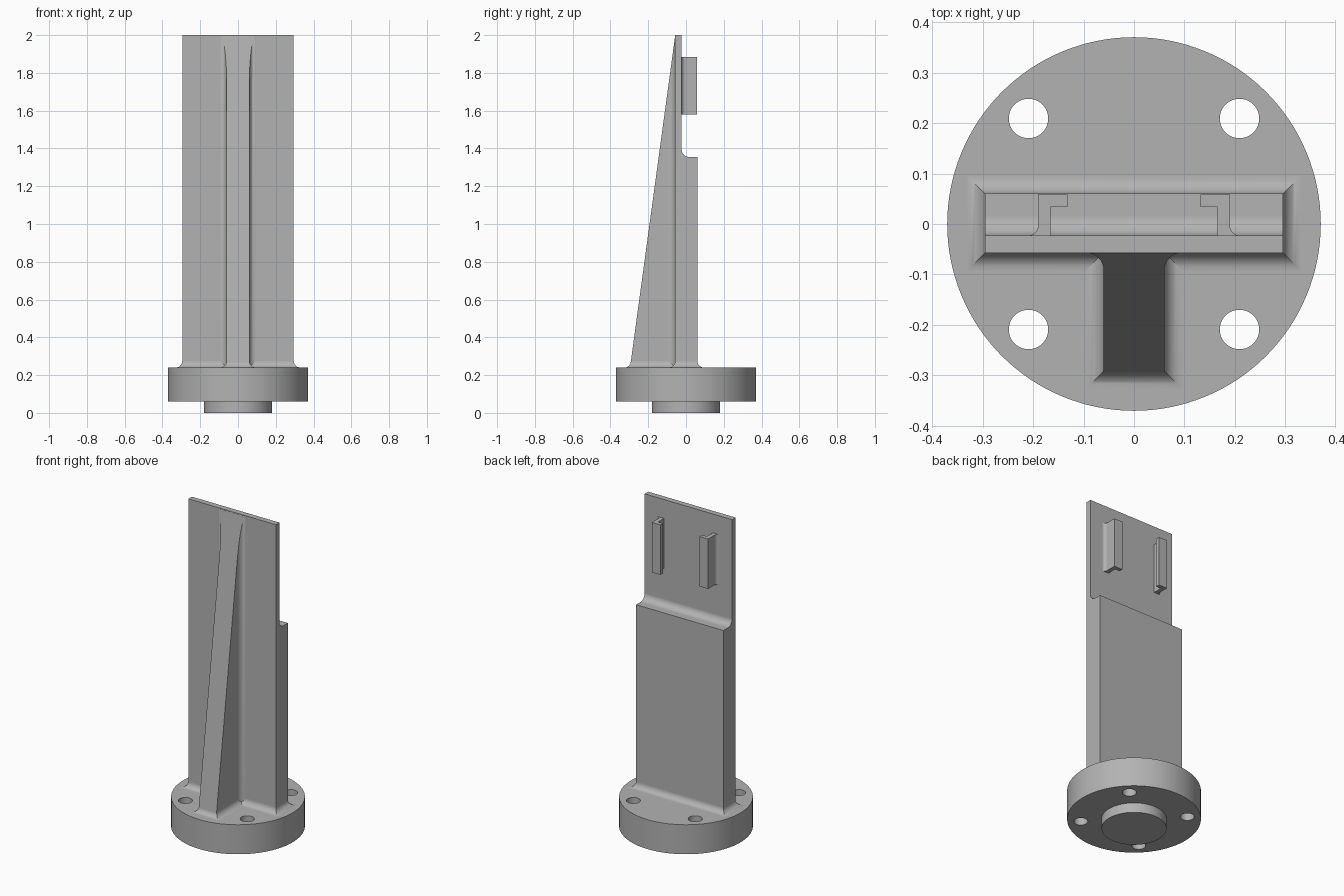
import bpy, bmesh
from math import sin, cos, pi, radians
from mathutils import Vector

if "Cube" in bpy.data.objects:
    bpy.data.objects.remove(bpy.data.objects["Cube"])

GREY = (0.45, 0.45, 0.45, 1)
grey = bpy.data.materials.new("plain grey")
grey.use_nodes = True
grey.diffuse_color = GREY
grey.node_tree.nodes["Principled BSDF"].inputs["Base Color"].default_value = GREY

FLANGE_TOP = 0.24      # seat of the upright
FILLET = 0.035
HALF_W = 0.295         # half width of the plate
FRONT, STEP, BACK = -0.057, -0.023, 0.06
SLOPE = 0.136          # lean of the rib's front edge


def finish(bm, name):
    bmesh.ops.recalc_face_normals(bm, faces=bm.faces)
    mesh = bpy.data.meshes.new(name)
    bm.to_mesh(mesh)
    bm.free()
    mesh.materials.append(grey)
    ob = bpy.data.objects.new(name, mesh)
    bpy.context.collection.objects.link(ob)
    return ob


def shade(ob):
    bpy.ops.object.select_all(action='DESELECT')
    ob.select_set(True)
    bpy.context.view_layer.objects.active = ob
    bpy.ops.object.shade_smooth_by_angle(angle=radians(30))
    ob.modifiers.new("even normals", 'WEIGHTED_NORMAL').keep_sharp = True


def arc(cx, cy, r, start, end, steps=10):
    """Points on an arc, angles in degrees."""
    angles = [radians(start + (end - start) * i / steps) for i in range(steps + 1)]
    return [(cx + r * cos(a), cy + r * sin(a)) for a in angles]


def prism(bm, points, offset):
    """Extrude a closed outline of 3D points along an offset."""
    face = bm.faces.new([bm.verts.new(p) for p in points])
    out = bmesh.ops.extrude_face_region(bm, geom=[face])["geom"]
    verts = [g for g in out if isinstance(g, bmesh.types.BMVert)]
    bmesh.ops.translate(bm, verts=verts, vec=offset)


def cylinder(name, r, z0, z1, x=0, y=0, segments=128):
    bm = bmesh.new()
    prism(bm, [(px, py, z0) for px, py in arc(x, y, r, 0, 360, segments)[:-1]],
          (0, 0, z1 - z0))
    return finish(bm, name)


def skirt(name, x, y0, y1):
    """Concave mitred fillet around a rectangular foot."""
    bm = bmesh.new()
    rings = []
    for i in range(11):
        a = pi / 2 * i / 10
        d, z = FILLET * (1 - cos(a)), FLANGE_TOP + FILLET * (1 - sin(a))
        rings.append([bm.verts.new(p) for p in (
            (-x - d, y0 - d, z), (x + d, y0 - d, z),
            (x + d, y1 + d, z), (-x - d, y1 + d, z))])
    for upper, lower in zip(rings, rings[1:]):
        for i in range(4):
            j = (i + 1) % 4
            bm.faces.new((upper[i], upper[j], lower[j], lower[i]))
    bm.faces.new(rings[0])
    bm.faces.new(rings[-1])
    shade(finish(bm, name))


# Round flange with four bolt holes
flange = cylinder("flange", 0.37, 0.06, FLANGE_TOP)
for sx in (-1, 1):
    for sy in (-1, 1):
        cutter = cylinder("bolt_hole_cutter", 0.039, 0, 0.4,
                          sx * 0.209, sy * 0.209, 48)
        cut = flange.modifiers.new("bolt hole", 'BOOLEAN')
        cut.operation, cut.solver, cut.object = 'DIFFERENCE', 'EXACT', cutter
        bpy.context.view_layer.objects.active = flange
        bpy.ops.object.modifier_apply(modifier=cut.name)
        bpy.data.objects.remove(cutter)
shade(flange)

# Locating boss below the flange
shade(cylinder("locating_boss", 0.18, 0, 0.1))

# Upright plate, thick below and thin above a filleted step
bm = bmesh.new()
r = 0.04
side = [(FRONT, 0.2), (BACK, 0.2), (BACK, 1.355)]
side += arc(STEP + r, 1.355 + r, r, 270, 180)
side += [(STEP, 2), (FRONT, 2)]
prism(bm, [(-HALF_W, y, z) for y, z in side], (2 * HALF_W, 0, 0))
shade(finish(bm, "upright_plate"))

# Tapered rib, filleted into the plate and trimmed along its slope
bm = bmesh.new()
rib_x = 0.06
half = [(rib_x, -0.4)]
half += arc(rib_x + FILLET, FRONT - FILLET, FILLET, 180, 90)
half += [(rib_x + FILLET, FRONT + 0.01)]
outline = half + [(-x, y) for x, y in reversed(half)]
prism(bm, [(x, y, 0.2) for x, y in outline], (0, 0, 1.795))
trim = bmesh.ops.bisect_plane(
    bm, geom=bm.verts[:] + bm.edges[:] + bm.faces[:],
    plane_co=(0, FRONT, 2), plane_no=Vector((0, -1, SLOPE)).normalized(),
    clear_outer=True)
edges = [g for g in trim["geom_cut"] if isinstance(g, bmesh.types.BMEdge)]
bmesh.ops.holes_fill(bm, edges=edges)
shade(finish(bm, "tapered_rib"))

# Fillets where the plate and rib meet the flange
skirt("plate_foot_fillet", HALF_W, FRONT, BACK)
skirt("rib_foot_fillet", rib_x, FRONT - SLOPE * (2 - FLANGE_TOP - FILLET), FRONT + 0.02)

# Pair of hooked rails on the back of the thin plate
r = 0.02
hook = [(0.165, STEP - 0.005), (0.165, 0.034), (0.132, 0.034), (0.132, 0.058),
        (0.19, 0.058)]
hook += arc(0.19 + r, STEP + r, r, 180, 270)
hook += [(0.19 + r, STEP - 0.005)]
for name, s in (("left_rail", 1), ("right_rail", -1)):
    bm = bmesh.new()
    prism(bm, [(s * x, y, 1.58) for x, y in hook], (0, 0, 0.305))
    shade(finish(bm, name))
